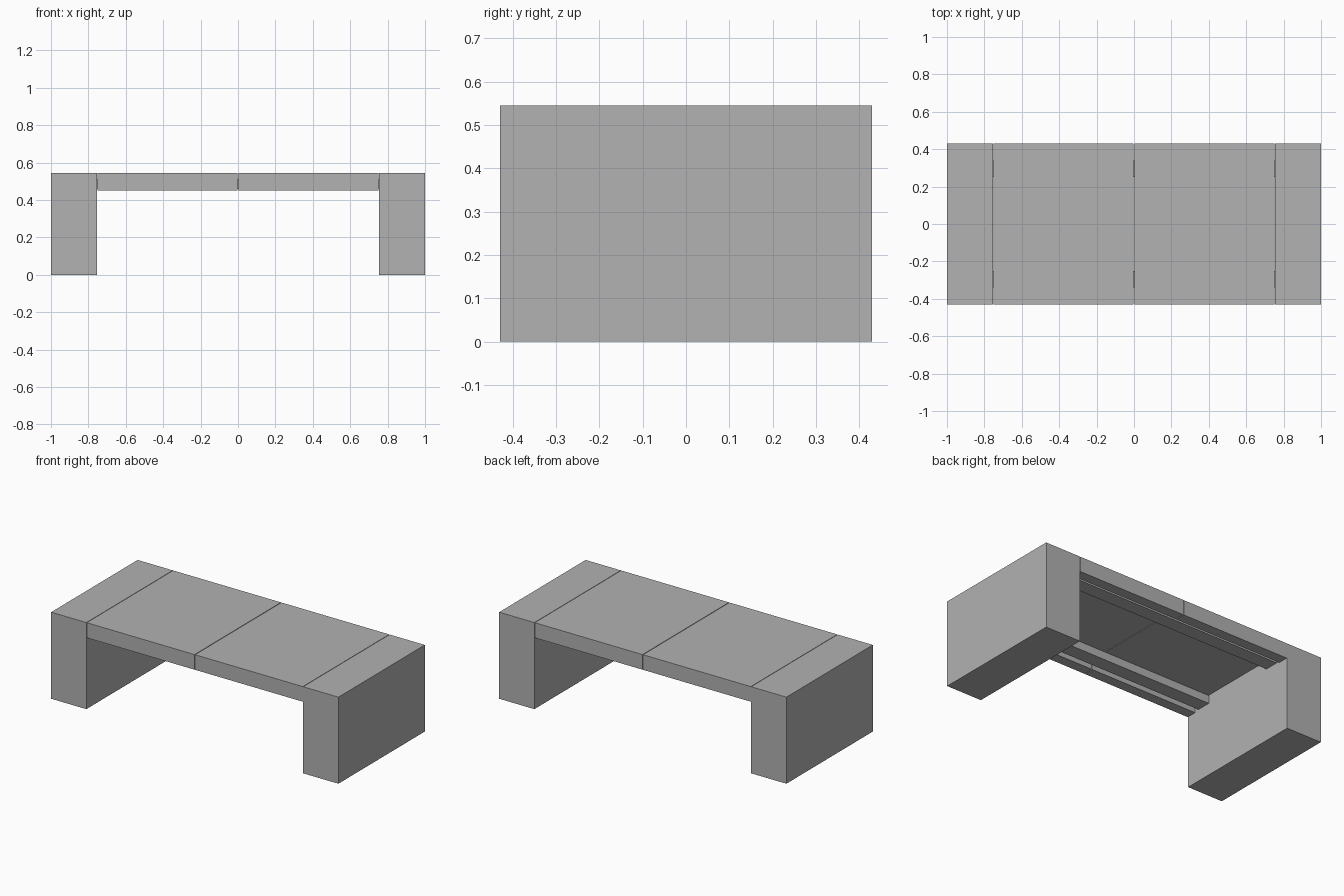
import bpy

default = bpy.data.objects.get("Cube")
if default:
    bpy.data.objects.remove(default, do_unlink=True)

# Single plain grey finish
grey = bpy.data.materials.new("plain_grey")
grey.use_nodes = True
colour = (0.445, 0.445, 0.445, 1)
grey.diffuse_color = colour
grey.node_tree.nodes["Principled BSDF"].inputs["Base Color"].default_value = colour

HEIGHT = 0.545
DEPTH = 0.43       # half depth
LEG_IN = 0.755     # inner face of each leg
TOP_OUT = 0.752    # outer end of each top panel
SLAB = 0.51        # underside of the top
APRON = 0.45       # underside of the front and back lips
LIP_IN = 0.365     # inner face of the lips


def prism(name, profile, x0, x1):
    """Extrude a (y, z) profile from x0 to x1."""
    n = len(profile)
    verts = [(x, y, z) for x in (x0, x1) for y, z in profile]
    faces = [(i, (i + 1) % n, n + (i + 1) % n, n + i) for i in range(n)]
    faces = [f[::-1] for f in faces]
    faces += [tuple(range(n)), tuple(range(2 * n - 1, n - 1, -1))]
    mesh = bpy.data.meshes.new(name)
    mesh.from_pydata(verts, [], faces)
    mesh.materials.append(grey)
    obj = bpy.data.objects.new(name, mesh)
    bpy.context.collection.objects.link(obj)
    # Consistent outward normals
    import bmesh
    bm = bmesh.new()
    bm.from_mesh(mesh)
    bmesh.ops.recalc_face_normals(bm, faces=bm.faces)
    bm.to_mesh(mesh)
    bm.free()
    return obj


def rect(y0, y1, z0, z1):
    return [(y0, z0), (y1, z0), (y1, z1), (y0, z1)]


# Channel profile: slab with a lip hanging down at front and back
channel = [(-DEPTH, APRON), (-LIP_IN, APRON), (-LIP_IN, SLAB), (LIP_IN, SLAB),
           (LIP_IN, APRON), (DEPTH, APRON), (DEPTH, HEIGHT), (-DEPTH, HEIGHT)]

for side, s in (("left", 1), ("right", -1)):
    # Solid block legs
    prism(side + "_leg", rect(-DEPTH, DEPTH, 0, HEIGHT), *sorted((s * LEG_IN, s)))
    # Top panels, meeting at a narrow seam
    prism(side + "_top_panel", channel, *sorted((s * 0.002, s * TOP_OUT)))

# Support rails under the top, bridging the seam
for name, s in (("front_rail", -1), ("back_rail", 1)):
    y0, y1 = sorted((s * 0.25, s * 0.34))
    prism(name, rect(y0, y1, 0.46, SLAB), -LEG_IN, LEG_IN)
